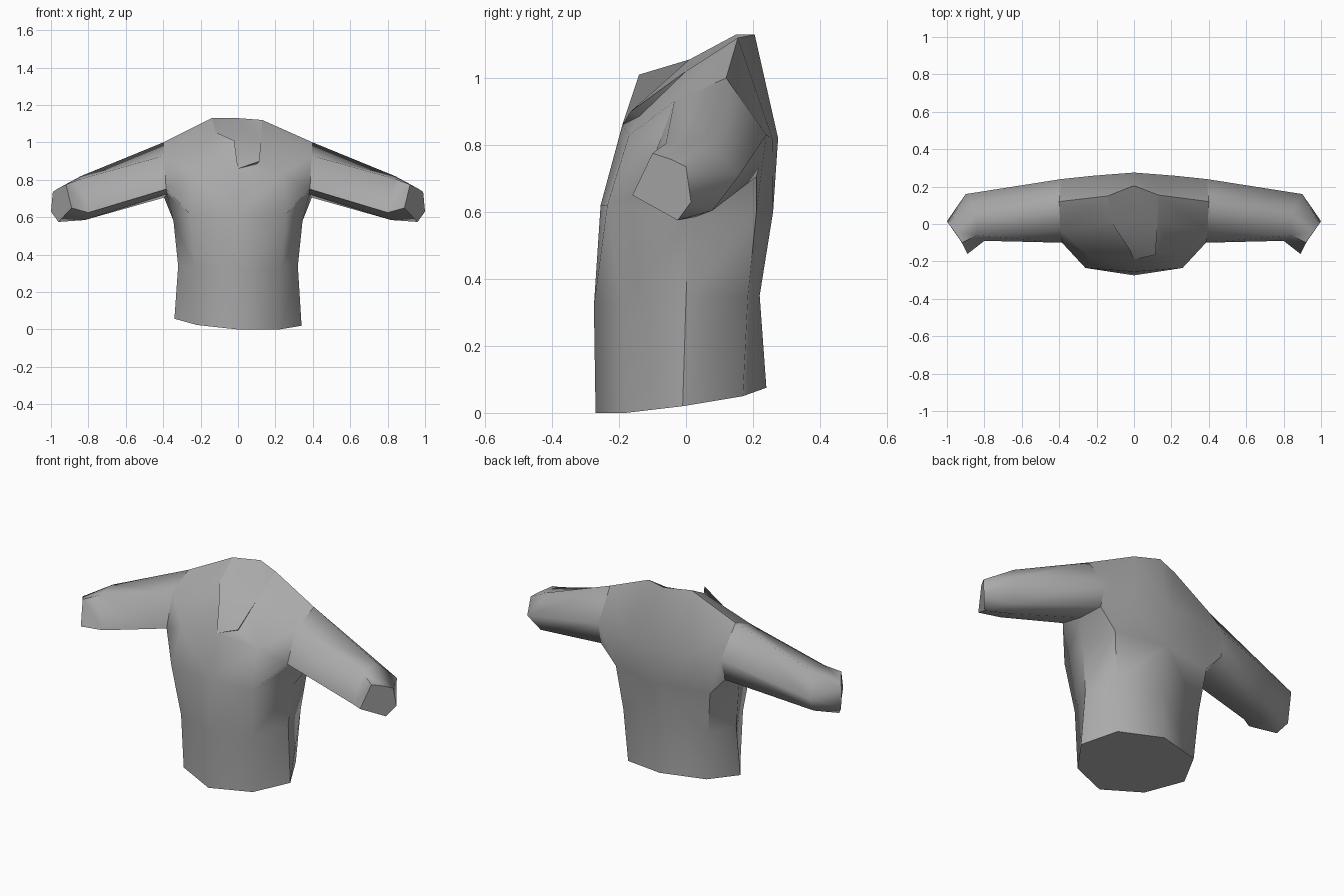
import bpy, bmesh, math

if "Cube" in bpy.data.objects:
    bpy.data.objects.remove(bpy.data.objects["Cube"])

cloth = bpy.data.materials.new("grey cloth")
cloth.diffuse_color = (0.4, 0.4, 0.4, 1)
cloth.use_nodes = True
cloth.node_tree.nodes["Principled BSDF"].inputs["Base Color"].default_value = cloth.diffuse_color


def make(name, points, faces, angle, creases=()):
    """Build one shell from named points and faces, smooth below the given angle."""
    bm = bmesh.new()
    v = {k: bm.verts.new(p) for k, p in points.items()}
    for f in faces:
        bm.faces.new([v[k] for k in f])
    bmesh.ops.recalc_face_normals(bm, faces=bm.faces)
    sharp = [bm.edges.get((v[a], v[b])) for a, b in creases]
    for e in sharp:
        if e:
            e.smooth = False
    mesh = bpy.data.meshes.new(name)
    bm.to_mesh(mesh)
    bm.free()
    mesh.materials.append(cloth)
    ob = bpy.data.objects.new(name, mesh)
    bpy.context.collection.objects.link(ob)
    bpy.ops.object.select_all(action='DESELECT')
    bpy.context.view_layer.objects.active = ob
    ob.select_set(True)
    bpy.ops.object.shade_smooth_by_angle(angle=math.radians(angle), keep_sharp_edges=True)
    return ob


# Sleeve rings: front low, front top, top, back, back low, bottom
armhole = [(.385, -.10, .75), (.393, -.035, .93), (.40, .12, 1.0),
           (.39, .24, .83), (.395, .21, .705), (.38, .03, .725)]
forearm = [(.80, -.09, .625), (.84, -.06, .805), (.84, .06, .82),
           (.90, .16, .71), (.87, .08, .605), (.82, .03, .585)]
cuff = [(.89, -.16, .65), (.92, -.10, .775), (.96, -.04, .755),
        (.99, 0, .735), (1.0, .015, .63), (.96, -.025, .575)]

# Torso rings: front centre, front side, side seam, back side, back centre
torso = [
    [(0, -.27, 0), (.22, -.18, 0), (.34, -.01, .02), (.25, .17, .05), (0, .24, .075)],
    [(0, -.275, .32), (.23, -.19, .33), (.32, .0, .34), (.27, .185, .35), (0, .22, .35)],
    [(0, -.255, .62), (.26, -.235, .62), (.345, .01, .58), (.30, .21, .60), (0, .26, .60)],
]

# Points on the centre line
pts = {"chest": (0, -.19, .86), "upper_back": (0, .275, .82), "nape": (0, .205, 1.13)}
faces, creases = [], []

# The collar is uneven: the left flap stands in front of the right one
collar = {1: {"flap": (.10, -.14, .885), "neck": (.125, 0, 1.02), "collar": (.13, .155, 1.12)},
          -1: {"flap": (-.02, -.14, 1.01), "neck": (-.12, .01, 1.055), "collar": (-.14, .15, 1.13)}}
pts["placket"] = (.115, -.165, .90)

for s in (1, -1):
    def key(name):
        return (name, s)

    def ring(r, c):
        return (r, c, 0 if c in (0, 4) else s)

    for r, row in enumerate(torso):
        for c, (x, y, z) in enumerate(row):
            lift = .11 * x if (s < 0 and r == 0) else 0   # uneven hem
            pts[ring(r, c)] = (s * x, y, z + lift)
    for i, (x, y, z) in enumerate(armhole):
        pts[key(i)] = (s * x, y, z)
    pts[key("breast")] = (s * .24, -.17, .83)
    pts[key("blade")] = (s * .22, .258, .82)
    for n, p in collar[s].items():
        pts[key(n)] = p

    # lower torso
    for r in range(2):
        for c in range(4):
            faces.append([ring(r, c), ring(r, c + 1), ring(r + 1, c + 1), ring(r + 1, c)])
        creases.append((ring(r, 2), ring(r + 1, 2)))   # side seam
    fc, fs, sd, bs, bc = [ring(2, c) for c in range(5)]
    br, bl, fl, nk, co = [key(n) for n in ("breast", "blade", "flap", "neck", "collar")]
    a = [key(i) for i in range(6)]
    # chest, armpit, shoulder and upper back
    faces += [[fc, fs, br, "chest"], [fs, a[0], br], [br, a[0], a[1]],
              [fs, sd, a[5], a[0]], [sd, bs, a[4], a[5]],
              ["chest", br, fl], [br, a[1], nk, fl], [a[1], a[2], co, nk],
              [bs, a[4], a[3], bl], [bc, bs, bl, "upper_back"],
              [bl, a[3], a[2], co], ["upper_back", bl, co, "nape"],
              ["nape", co, nk]]
    # collar edge
    creases += [("chest", fl), (fl, nk), (nk, co), (co, "nape")]

# Closed neck with a raised placket on the right, and closed hem
nl, nr, fl, fr = ("neck", -1), ("neck", 1), ("flap", -1), ("flap", 1)
faces += [["nape", nr, nl], [nl, nr, "placket"], [nl, "placket", "chest"],
          [nl, "chest", fl], ["chest", "placket", fr], ["placket", nr, fr],
          [(0, 0, 0)] + [(0, c, 1) for c in (1, 2, 3)] + [(0, 4, 0)]
          + [(0, c, -1) for c in (3, 2, 1)]]
creases += [("chest", "placket"), ("placket", nr), (nl, "chest")]
make("shirt_body", pts, faces, 65, creases)

# Sleeves with closed cuffs
for s, name in ((1, "right_sleeve"), (-1, "left_sleeve")):
    rings = [armhole, forearm, cuff]
    sp = {(r, i): (s * x, y, z) for r, row in enumerate(rings)
          for i, (x, y, z) in enumerate(row)}
    sf = [[(r, i), (r, (i + 1) % 6), (r + 1, (i + 1) % 6), (r + 1, i)]
          for r in range(2) for i in range(6)]
    sf.append([(2, i) for i in range(6)])
    rim = [((2, i), (2, (i + 1) % 6)) for i in range(6)]
    make(name, sp, sf, 80, rim)
